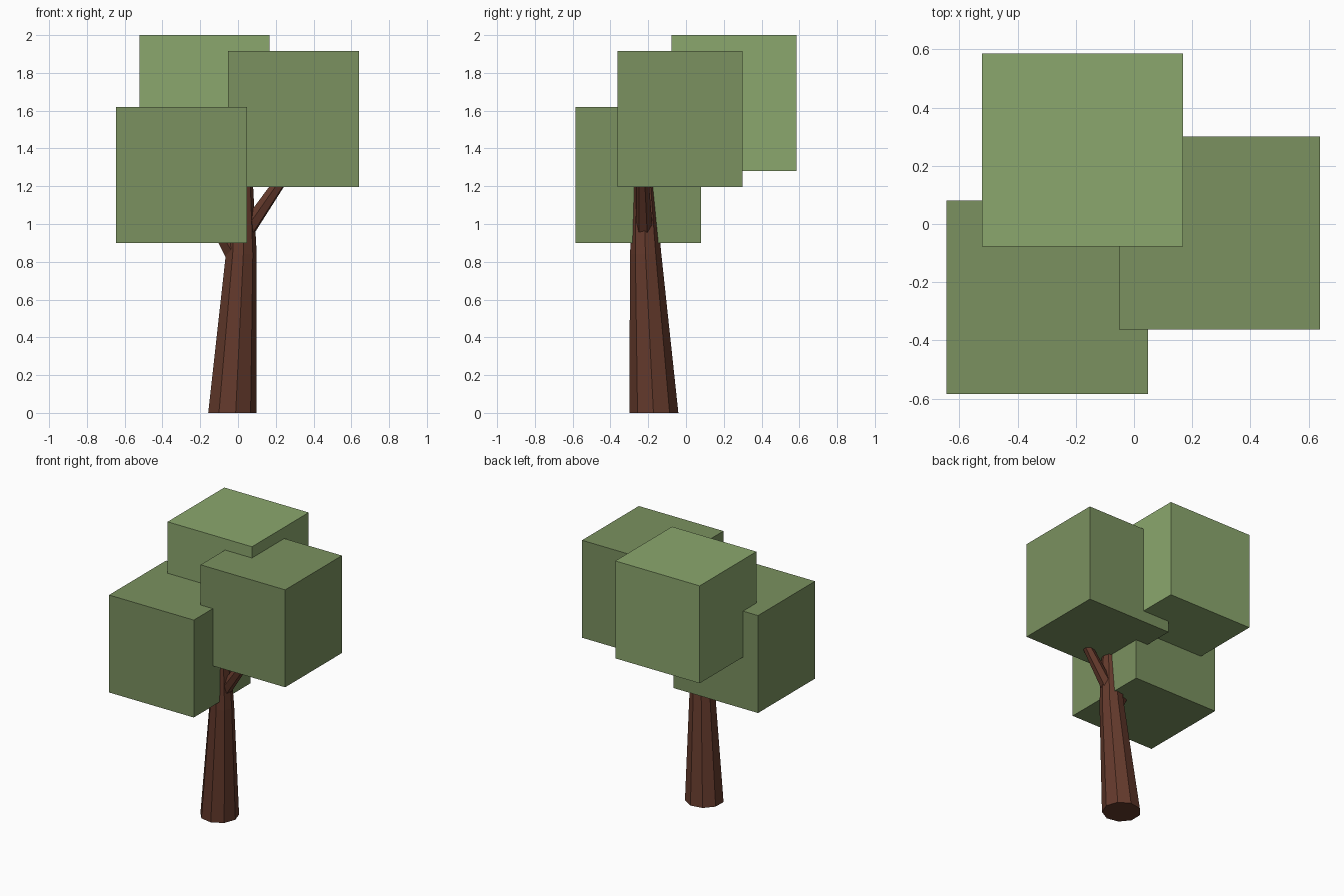
import bpy
import bmesh
from math import cos, sin, radians
from mathutils import Vector

if "Cube" in bpy.data.objects:
    bpy.data.objects.remove(bpy.data.objects["Cube"])


def material(name, rgb):
    m = bpy.data.materials.new(name)
    m.diffuse_color = (*rgb, 1)
    m.use_nodes = True
    m.node_tree.nodes["Principled BSDF"].inputs["Base Color"].default_value = m.diffuse_color
    return m


bark = material("bark", (0.127, 0.042, 0.025))
leaf_dark = material("leaf_dark", (0.197, 0.286, 0.116))
leaf_light = material("leaf_light", (0.26, 0.39, 0.155))


def finish(name, bm, mat):
    bmesh.ops.recalc_face_normals(bm, faces=bm.faces)
    me = bpy.data.meshes.new(name)
    bm.to_mesh(me)
    bm.free()
    me.materials.append(mat)
    ob = bpy.data.objects.new(name, me)
    bpy.context.collection.objects.link(ob)


def limb(name, rings, sides, turn, tilt=0):
    """Flat-sided limb through (x, y, z, radius) rings, tilted about y."""
    bm = bmesh.new()
    loops = []
    for x, y, z, r in rings:
        loop = []
        for i in range(sides):
            a = radians(turn) + radians(360) * i / sides
            u, v = r * cos(a), r * sin(a)
            loop.append(bm.verts.new(Vector((x + u * cos(tilt), y + v, z - u * sin(tilt)))))
        loops.append(loop)
    for lo, hi in zip(loops, loops[1:]):
        for i in range(sides):
            j = (i + 1) % sides
            bm.faces.new((lo[i], lo[j], hi[j], hi[i]))
    bm.faces.new(loops[0][::-1])
    bm.faces.new(loops[-1])
    finish(name, bm, bark)


def box(name, lo, hi, mat):
    bm = bmesh.new()
    bmesh.ops.create_cube(bm, size=1)
    for v in bm.verts:
        v.co = [(a + b) / 2 + c * (b - a) for a, b, c in zip(lo, hi, v.co)]
    finish(name, bm, mat)


# Leaning trunk that narrows into the crown
limb("trunk", [(-0.033, -0.17, 0, 0.132), (0.015, -0.213, 0.84, 0.084),
               (0.02, -0.225, 1.2, 0.06), (0.02, -0.225, 1.4, 0.04)], 9, -81)

# Forked branches
limb("right_branch", [(0.035, -0.22, 0.95, 0.046), (0.207, -0.228, 1.2, 0.034),
                      (0.30, -0.23, 1.335, 0.028)], 6, 20, radians(33))
limb("left_branch", [(0.0, -0.215, 0.82, 0.06), (-0.17, -0.23, 1.1, 0.035)],
     6, 20, radians(-33))

# Leaf blocks
box("foliage_left", (-0.645, -0.585, 0.90), (0.048, 0.08, 1.62), leaf_dark)
box("foliage_right", (-0.052, -0.363, 1.197), (0.64, 0.30, 1.917), leaf_dark)
box("foliage_top", (-0.522, -0.077, 1.28), (0.168, 0.586, 2.0), leaf_light)
